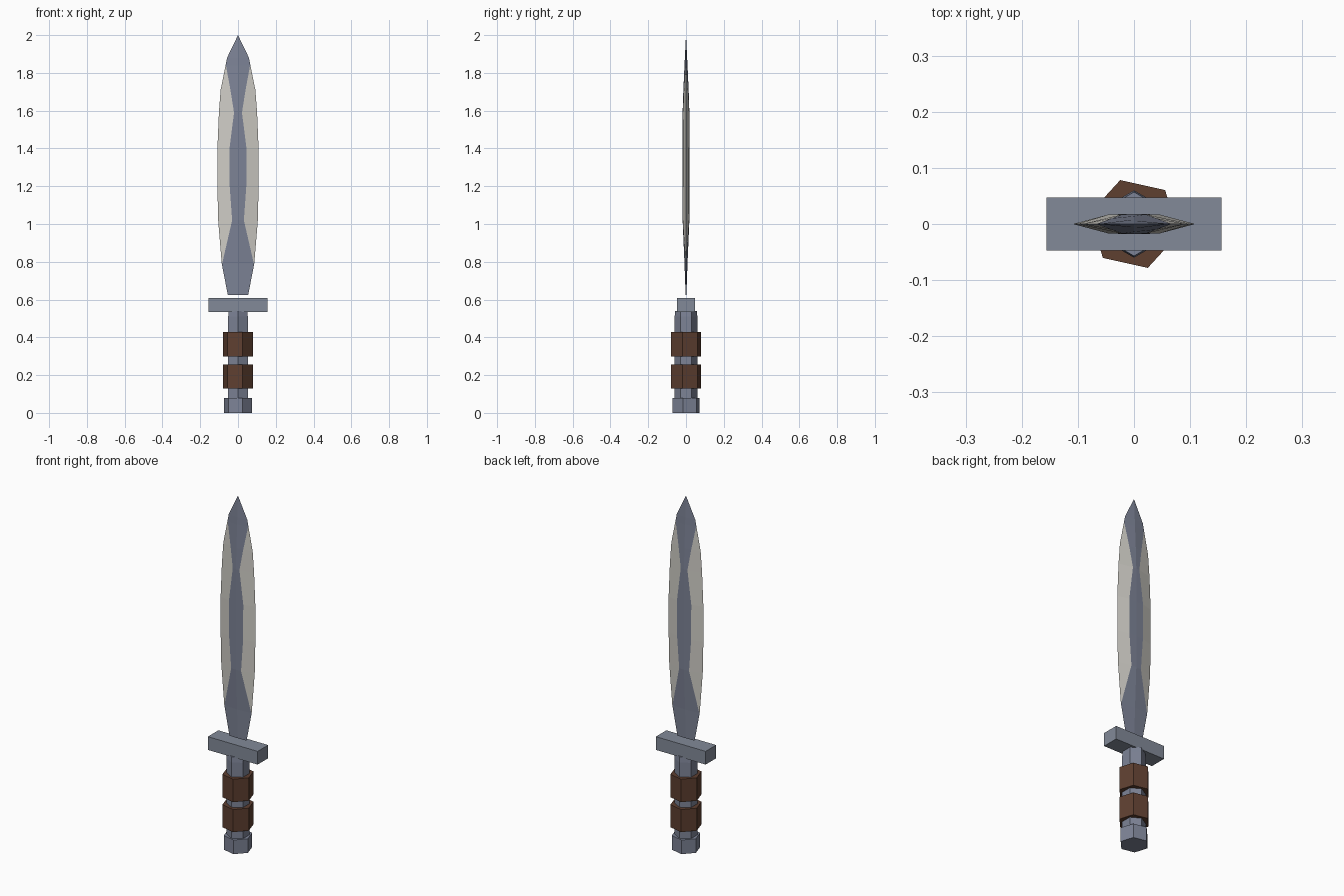
import bpy, bmesh, math

if "Cube" in bpy.data.objects:
    bpy.data.objects.remove(bpy.data.objects["Cube"])


def material(name, rgb):
    m = bpy.data.materials.new(name)
    m.diffuse_color = (*rgb, 1)
    m.use_nodes = True
    m.node_tree.nodes["Principled BSDF"].inputs["Base Color"].default_value = m.diffuse_color
    return m


steel = material("blue_steel", (0.205, 0.228, 0.305))
guard_steel = material("guard_steel", (0.225, 0.255, 0.315))
edge_steel = material("pale_edge", (0.62, 0.605, 0.56))
leather = material("brown_leather", (0.112, 0.050, 0.030))


def make(name, bm, *mats):
    bmesh.ops.recalc_face_normals(bm, faces=bm.faces)
    me = bpy.data.meshes.new(name)
    bm.to_mesh(me)
    bm.free()
    for m in mats:
        me.materials.append(m)
    ob = bpy.data.objects.new(name, me)
    bpy.context.collection.objects.link(ob)
    return ob


def prism(name, rings, turn, mat):
    """Six-sided prism through (z, radius) rings."""
    bm = bmesh.new()
    loops = []
    for z, r in rings:
        loops.append([bm.verts.new((r * math.cos(math.radians(turn + 60 * i)),
                                    r * math.sin(math.radians(turn + 60 * i)), z))
                      for i in range(6)])
    for a, b in zip(loops, loops[1:]):
        for i in range(6):
            j = (i + 1) % 6
            bm.faces.new((a[i], a[j], b[j], b[i]))
    bm.faces.new(loops[0])
    bm.faces.new(loops[-1])
    return make(name, bm, mat)


# Handle: pommel, grip and two leather wraps
prism("pommel", [(0, 0.075), (0.08, 0.075)], -12.5, steel)
prism("grip", [(0.07, 0.06), (0.51, 0.06), (0.54, 0.057)], 30, steel)
prism("lower_wrap", [(0.128, 0.082), (0.256, 0.082)], -12.5, leather)
prism("upper_wrap", [(0.298, 0.082), (0.428, 0.082)], -12.5, leather)

# Cross guard
bm = bmesh.new()
bmesh.ops.create_cube(bm, size=1)
for v in bm.verts:
    v.co = (v.co.x * 0.312, v.co.y * 0.094, 0.572 + v.co.z * 0.075)
make("cross_guard", bm, guard_steel)

# Blade sections: height, half width, bevel line, bevel depth, centre depth
sections = [
    (0.625, 0.054, 0.052, 0.001, 0.002),
    (0.79, 0.086, 0.084, 0.001, 0.008),
    (1.02, 0.105, 0.031, 0.017, 0.018),
    (1.20, 0.109, 0.044, 0.017, 0.018),
    (1.40, 0.109, 0.045, 0.017, 0.018),
    (1.59, 0.101, 0.021, 0.017, 0.018),
    (1.71, 0.092, 0.040, 0.010, 0.014),
    (1.84, 0.066, 0.064, 0.001, 0.008),
    (1.88, 0.058, 0.056, 0.001, 0.006),
]
bm = bmesh.new()
loops = []
for z, w, r, t, c in sections:
    pts = [(-w, 0), (-r, -t), (0, -c), (r, -t), (w, 0), (r, t), (0, c), (-r, t)]
    loops.append([bm.verts.new((x, y, z)) for x, y in pts])
for k, (a, b) in enumerate(zip(loops, loops[1:])):
    for i in range(8):
        j = (i + 1) % 8
        f = bm.faces.new((a[i], a[j], b[j], b[i]))
        # Ground bevels beside the cutting edges are pale
        if i in (0, 3, 4, 7) and 1 <= k <= 6:
            f.material_index = 1
tip = bm.verts.new((0, 0, 2))
for i in range(8):
    bm.faces.new((loops[-1][i], loops[-1][(i + 1) % 8], tip))
bm.faces.new(loops[0])
make("blade", bm, steel, edge_steel)
